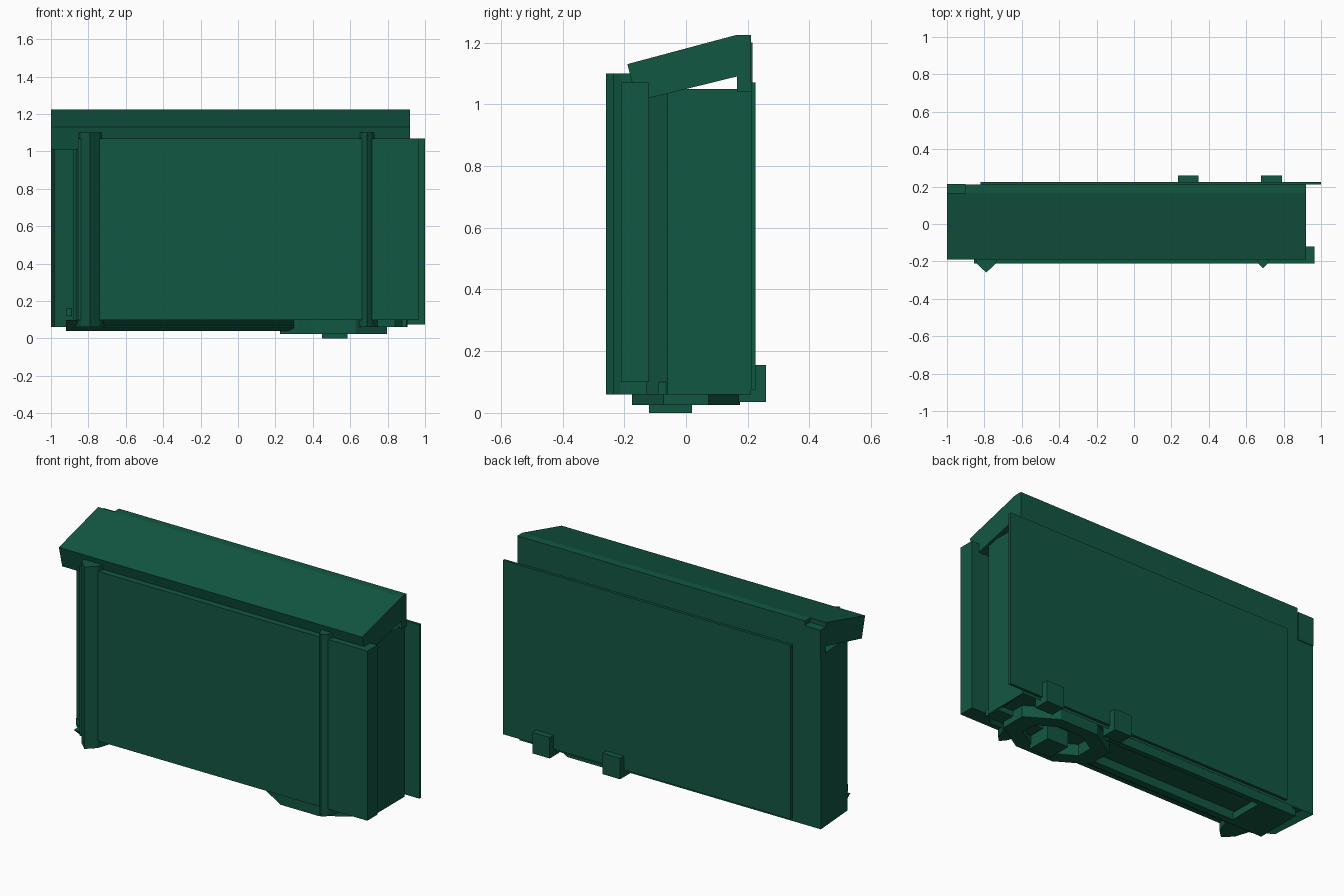
import bpy, bmesh, math
from mathutils import Vector

if "Cube" in bpy.data.objects:
    bpy.data.objects.remove(bpy.data.objects["Cube"])

green = bpy.data.materials.new("dark_green")
green.diffuse_color = (0.006, 0.095, 0.055, 1)
green.use_nodes = True
green.node_tree.nodes["Principled BSDF"].inputs["Base Color"].default_value = green.diffuse_color


def finish(name, bm):
    bmesh.ops.recalc_face_normals(bm, faces=bm.faces)
    me = bpy.data.meshes.new(name)
    bm.to_mesh(me)
    bm.free()
    me.materials.append(green)
    ob = bpy.data.objects.new(name, me)
    bpy.context.collection.objects.link(ob)
    return ob


def extrude(name, pts, offset, recess=None):
    """Extrude a closed 3D outline; recess=(inset, depth) hollows its first cap."""
    bm = bmesh.new()
    a = [bm.verts.new(p) for p in pts]
    b = [bm.verts.new(Vector(p) + Vector(offset)) for p in pts]
    cap = bm.faces.new(a)
    bm.faces.new(b)
    n = len(pts)
    for i in range(n):
        j = (i + 1) % n
        bm.faces.new((a[i], a[j], b[j], b[i]))
    bmesh.ops.recalc_face_normals(bm, faces=bm.faces)
    if recess:
        bmesh.ops.inset_region(bm, faces=[cap], thickness=recess[0])
        bmesh.ops.translate(bm, verts=cap.verts, vec=(0, 0, recess[1]))
    return finish(name, bm)


def prism_z(name, xy, z0, z1, recess=None):
    return extrude(name, [(x, y, z0) for x, y in xy], (0, 0, z1 - z0), recess)


def prism_x(name, yz, x0, x1):
    return extrude(name, [(x0, y, z) for y, z in yz], (x1 - x0, 0, 0))


def box(name, x0, x1, y0, y1, z0, z1):
    return prism_z(name, [(x0, y0), (x1, y0), (x1, y1), (x0, y1)], z0, z1)


# Main cabinet body with chamfered front corners and hollow underside
prism_z("body", [(-1, 0.21), (-0.98, -0.06), (-0.88, -0.13), (0.84, -0.13),
                 (0.905, -0.06), (0.905, 0.21)], 0.06, 1.05, (0.05, 0.03))

# Sloping roof and its rear upstand
prism_x("roof", [(-0.19, 1.13), (0.165, 1.225), (0.165, 1.09), (-0.16, 1.01)], -1, 0.92)
box("roof_upstand", -0.9, 0.92, 0.165, 0.21, 1.04, 1.225)
box("roof_upstand_end", -1, -0.9, 0.165, 0.215, 1.04, 1.2)

# Front panels between the pillars
box("front_panel", -0.75, 0.67, -0.21, -0.12, 0.1, 1.07)
box("front_panel_left", -0.855, -0.75, -0.21, -0.12, 0.1, 1.07)
box("front_panel_right", 0.71, 0.965, -0.21, -0.12, 0.1, 1.07)

# Pointed pillars
for name, cx, w, tip, back in (("pillar_left", -0.79, 0.05, -0.26, 0.08),
                               ("pillar_right", 0.69, 0.025, -0.237, 0.06)):
    prism_z(name, [(cx - w, -0.212), (cx, tip), (cx + w, -0.212),
                   (cx + back, -0.12), (cx - back, -0.12)], 0.06, 1.1)

# Back plate
box("back_plate", -0.82, 1.0, 0.21, 0.225, 0.075, 1.07)

# Rear brackets
for i, cx in enumerate((0.29, 0.735)):
    box(f"rear_bracket_{i}", cx - 0.055, cx + 0.055, 0.17, 0.26, 0.035, 0.155)

# Underside channel rails
prism_x("channel_front_rail", [(-0.17, 0.1), (-0.1, 0.04), (-0.06, 0.04), (-0.06, 0.1)], -0.92, 0.3)
box("channel_rear_rail", -0.9, 0.3, 0.14, 0.17, 0.04, 0.1)
box("channel_end", -0.92, -0.7, -0.1, 0.17, 0.04, 0.08)

# Eight-sided socket under the body
bm = bmesh.new()
loops = []
for rx, ry, z in ((0.31, 0.19, 0.1), (0.31, 0.19, 0.025), (0.2, 0.12, 0.025), (0.2, 0.12, 0.1)):
    loops.append([bm.verts.new((0.51 + rx * math.cos(math.radians(22.5 + 45 * k)),
                                ry * math.sin(math.radians(22.5 + 45 * k)), z)) for k in range(8)])
for i in range(4):
    p, q = loops[i], loops[(i + 1) % 4]
    for k in range(8):
        m = (k + 1) % 8
        bm.faces.new((p[k], p[m], q[m], q[k]))
finish("socket_ring", bm)
box("socket_plug", 0.45, 0.585, -0.12, 0.02, 0, 0.1)
box("right_skid", 0.6, 0.9, -0.09, 0.0, 0.06, 0.1)

# Small catch on the left front
box("catch", -0.92, -0.89, -0.15, -0.1, 0.12, 0.16)
